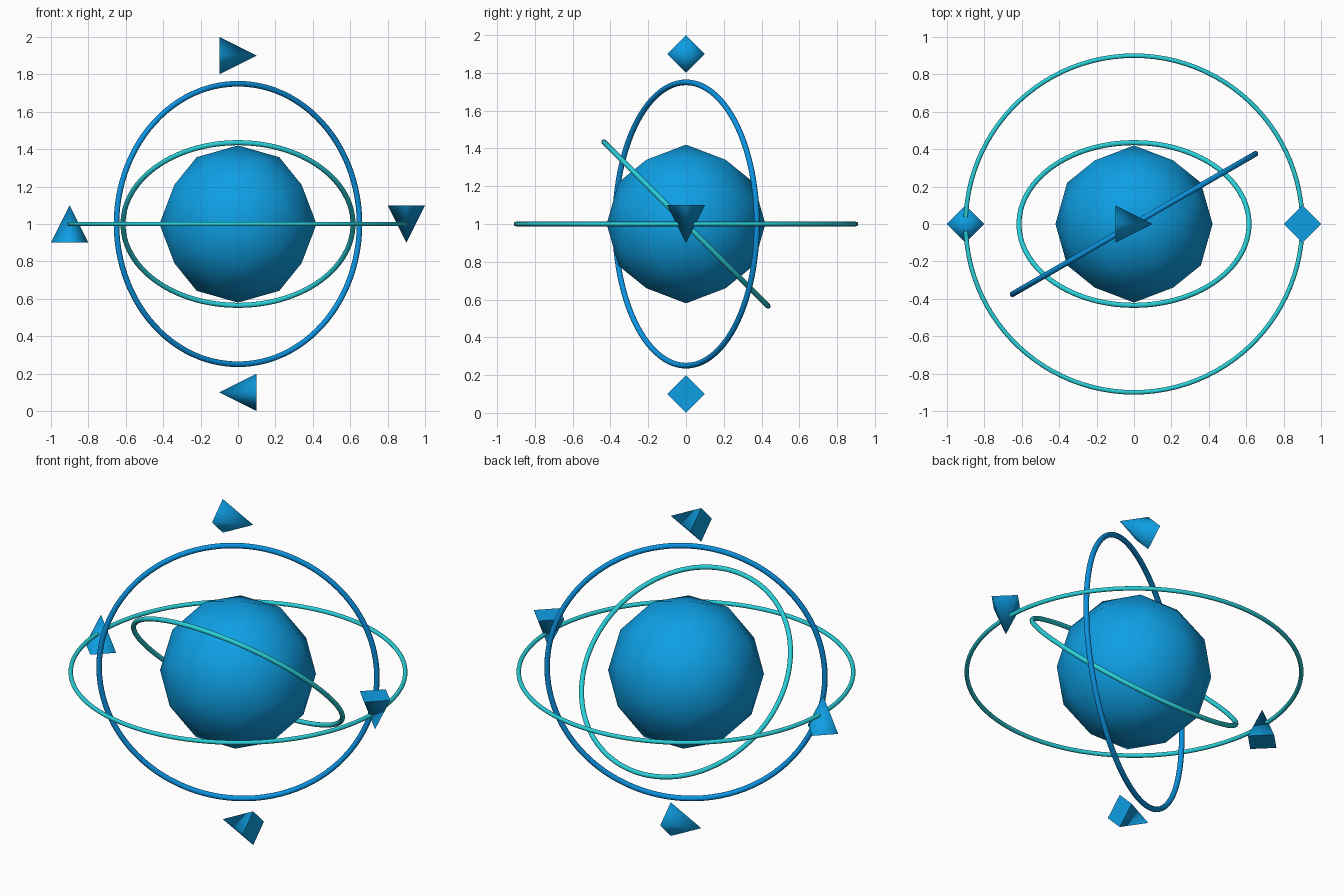
import bpy, bmesh, math
from mathutils import Vector

if "Cube" in bpy.data.objects:
    bpy.data.objects.remove(bpy.data.objects["Cube"])

CENTER = Vector((0, 0, 1))


def material(name, rgb):
    lin = [((c / 255 + 0.055) / 1.055) ** 2.4 if c > 10 else c / 255 / 12.92 for c in rgb]
    m = bpy.data.materials.new(name)
    m.diffuse_color = (*lin, 1)
    m.use_nodes = True
    m.node_tree.nodes["Principled BSDF"].inputs["Base Color"].default_value = m.diffuse_color
    return m


blue = material("sky blue", (14, 159, 228))
ring_blue = material("ring blue", (12, 148, 226))
teal = material("teal", (42, 208, 218))


def finish(ob, name, mat, angle):
    ob.name = name
    ob.data.materials.append(mat)
    bpy.ops.object.select_all(action='DESELECT')
    ob.select_set(True)
    bpy.context.view_layer.objects.active = ob
    bpy.ops.object.shade_smooth_by_angle(angle=math.radians(angle))


# Core: axis-aligned icosahedron, subdivided once and pushed out to a sphere
bm = bmesh.new()
phi = (1 + 5 ** 0.5) / 2
for a in (-1, 1):
    for b in (-phi, phi):
        for co in ((a, 0, b), (0, b, a), (b, a, 0)):
            bm.verts.new(co)
bmesh.ops.convex_hull(bm, input=bm.verts[:])
bmesh.ops.subdivide_edges(bm, edges=bm.edges[:], cuts=1, use_grid_fill=True)
for v in bm.verts:
    v.co = v.co.normalized() * 0.42
bmesh.ops.recalc_face_normals(bm, faces=bm.faces[:])
mesh = bpy.data.meshes.new("core")
bm.to_mesh(mesh)
bm.free()
core = bpy.data.objects.new("core", mesh)
bpy.context.collection.objects.link(core)
core.location = CENTER
finish(core, "core", blue, 60)


# Orbit rings
def ring(name, radius, tube, rot, mat):
    bpy.ops.mesh.primitive_torus_add(
        major_radius=radius, minor_radius=tube, major_segments=100, minor_segments=16,
        location=CENTER, rotation=[math.radians(r) for r in rot])
    finish(bpy.context.object, name, mat, 60)


ring("outer_ring", 0.9, 0.012, (0, 0, 0), teal)
ring("upright_ring", 0.75, 0.015, (90, 0, 30), ring_blue)
ring("tilted_ring", 0.615, 0.0135, (-45, 0, 0), teal)

# Four-sided pointers, each a quarter turn further around the core
for i, name in enumerate(("right", "top", "left", "bottom")):
    t = i * math.pi / 2
    bpy.ops.mesh.primitive_cone_add(
        vertices=4, radius1=0.1, radius2=0, depth=0.2,
        location=CENTER + 0.9 * Vector((math.cos(t), 0, math.sin(t))),
        rotation=(0, math.pi - t, 0))
    finish(bpy.context.object, name + "_pointer", blue, 95)
